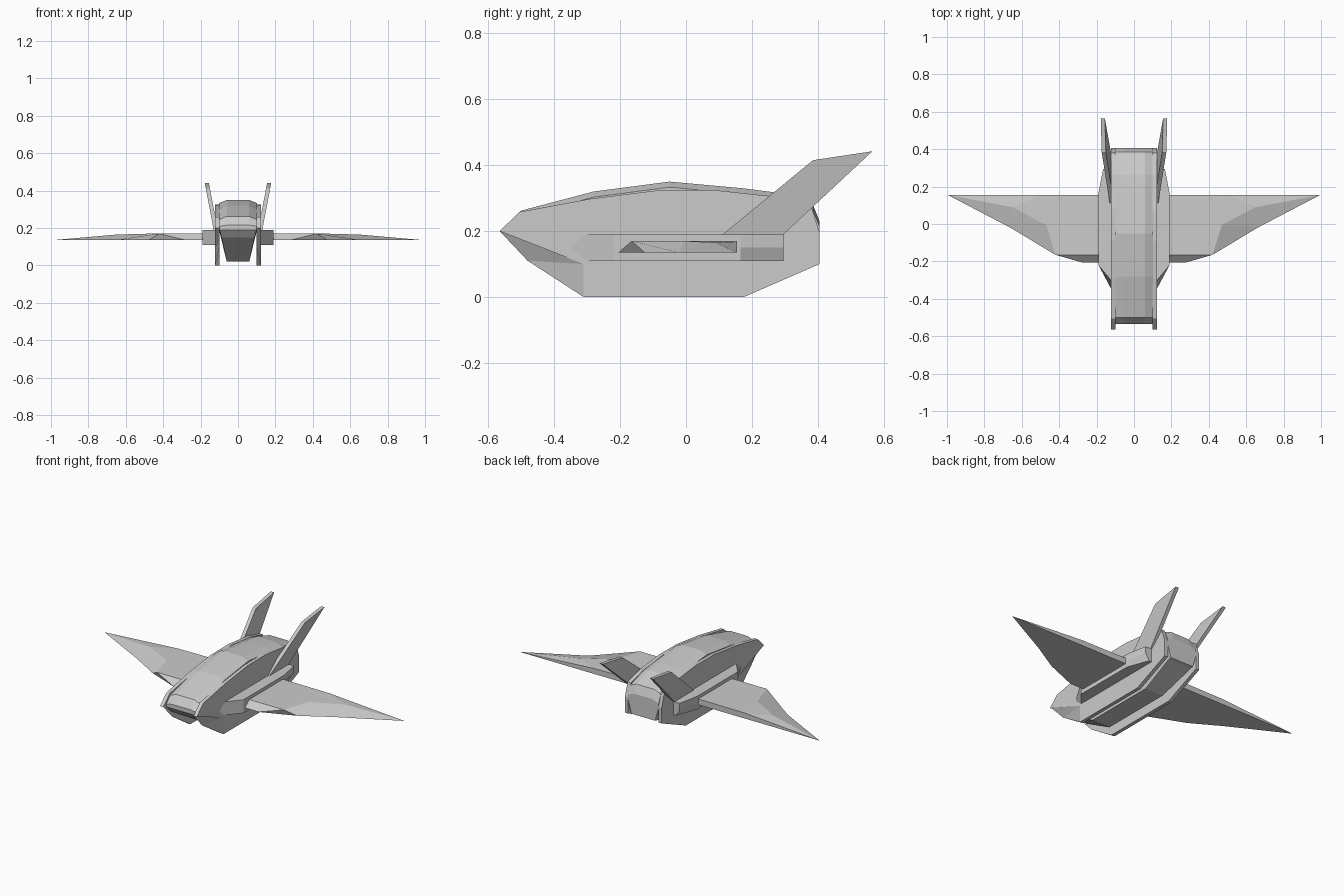
import bpy, bmesh


def add_mesh(name, verts, faces, mirror=True):
    bm = bmesh.new()
    vs = [bm.verts.new(v) for v in verts]
    for f in faces:
        bm.faces.new([vs[i] for i in f])
    bmesh.ops.recalc_face_normals(bm, faces=bm.faces)
    me = bpy.data.meshes.new(name)
    bm.to_mesh(me)
    bm.free()
    ob = bpy.data.objects.new(name, me)
    bpy.context.collection.objects.link(ob)
    if mirror:
        m = ob.modifiers.new("mirror", 'MIRROR')
        m.use_mirror_merge = False
    return ob


def loft(name, rings, mirror=True):
    n = len(rings[0])
    verts = [v for r in rings for v in r]
    faces = [tuple(range(n)), tuple(range(len(verts) - n, len(verts)))]
    for k in range(len(rings) - 1):
        for i in range(n):
            j = (i + 1) % n
            faces.append((k * n + i, k * n + j, (k + 1) * n + j, (k + 1) * n + i))
    return add_mesh(name, verts, faces, mirror)


# central hull: stations of (y, top z, bottom z)
stations = [(-0.535, 0.215, 0.19), (-0.50, 0.262, 0.15), (-0.28, 0.32, 0.02),
            (-0.05, 0.35, 0.02), (0.17, 0.33, 0.02), (0.265, 0.318, 0.055),
            (0.385, 0.28, 0.10), (0.405, 0.23, 0.105)]
rings = []
for y, t, b in stations:
    w = 0.06 + 0.04 * (b - 0.02) / 0.18
    shoulder = t - min(0.017, (t - b) * 0.25)
    waist = min(0.2, (shoulder + b) / 2 + 0.03)
    half = [(0.06, t), (0.102, shoulder), (0.102, waist), (w, b)]
    ring = half + [(-x, z) for x, z in reversed(half)]
    rings.append([(x, y, z) for x, z in ring])
loft("hull", rings, mirror=False)

# side armour plates, bevelled at the lower nose
outline = [(-0.565, 0.20), (-0.505, 0.258), (-0.29, 0.298), (-0.09, 0.323),
           (0.08, 0.325), (0.265, 0.305), (0.38, 0.275), (0.405, 0.195),
           (0.405, 0.10), (0.175, 0.0), (-0.31, 0.0)]
outer = [(0.122, y, z) for y, z in outline + [(-0.31, 0.10)]]
inner = [(0.10, y, z) for y, z in outline + [(-0.48, 0.11)]]
loft("side_plate", [outer, inner])

# engine pods along the sides
def pod_ring(y_in, y_mid, y_out, xt, xm, xb):
    return [(0.115, y_in, 0.19), (xt, y_out, 0.19), (xm, y_out, 0.15),
            (xb, y_out, 0.11), (0.115, y_in, 0.11), (0.115, y_mid, 0.15)]

loft("engine_pod", [pod_ring(-0.31, -0.36, -0.22, 0.19, 0.19, 0.19),
                    pod_ring(0.165, 0.165, 0.165, 0.19, 0.19, 0.188),
                    pod_ring(0.295, 0.295, 0.295, 0.165, 0.165, 0.14)])

# swept wings: flat underside, faceted top
top = [(0.18, -0.165, 0.17), (0.42, -0.165, 0.17), (0.47, -0.005, 0.17),
       (0.65, 0.09, 0.165), (0.50, 0.155, 0.168), (0.18, 0.155, 0.17)]
bottom = [(0.18, -0.205, 0.135), (0.28, -0.205, 0.135), (0.48, -0.125, 0.135),
          (0.66, -0.02, 0.135), (0.995, 0.155, 0.135), (0.18, 0.155, 0.135)]
add_mesh("wing", top + bottom, [
    (0, 1, 2, 4, 5), (2, 3, 4), (6, 7, 8, 9, 10, 11), (0, 1, 7, 6), (1, 8, 7),
    (1, 2, 9, 8), (2, 3, 9), (3, 10, 9), (3, 4, 10), (4, 5, 11, 10),
    (0, 6, 11, 5)])

# canted tail fins
fin = [(0.105, 0.185), (0.385, 0.415), (0.565, 0.442), (0.29, 0.185)]
loft("tail_fin", [[(x + (z - 0.19) * 0.19, y, z) for y, z in fin]
                  for x in (0.108, 0.13)])
